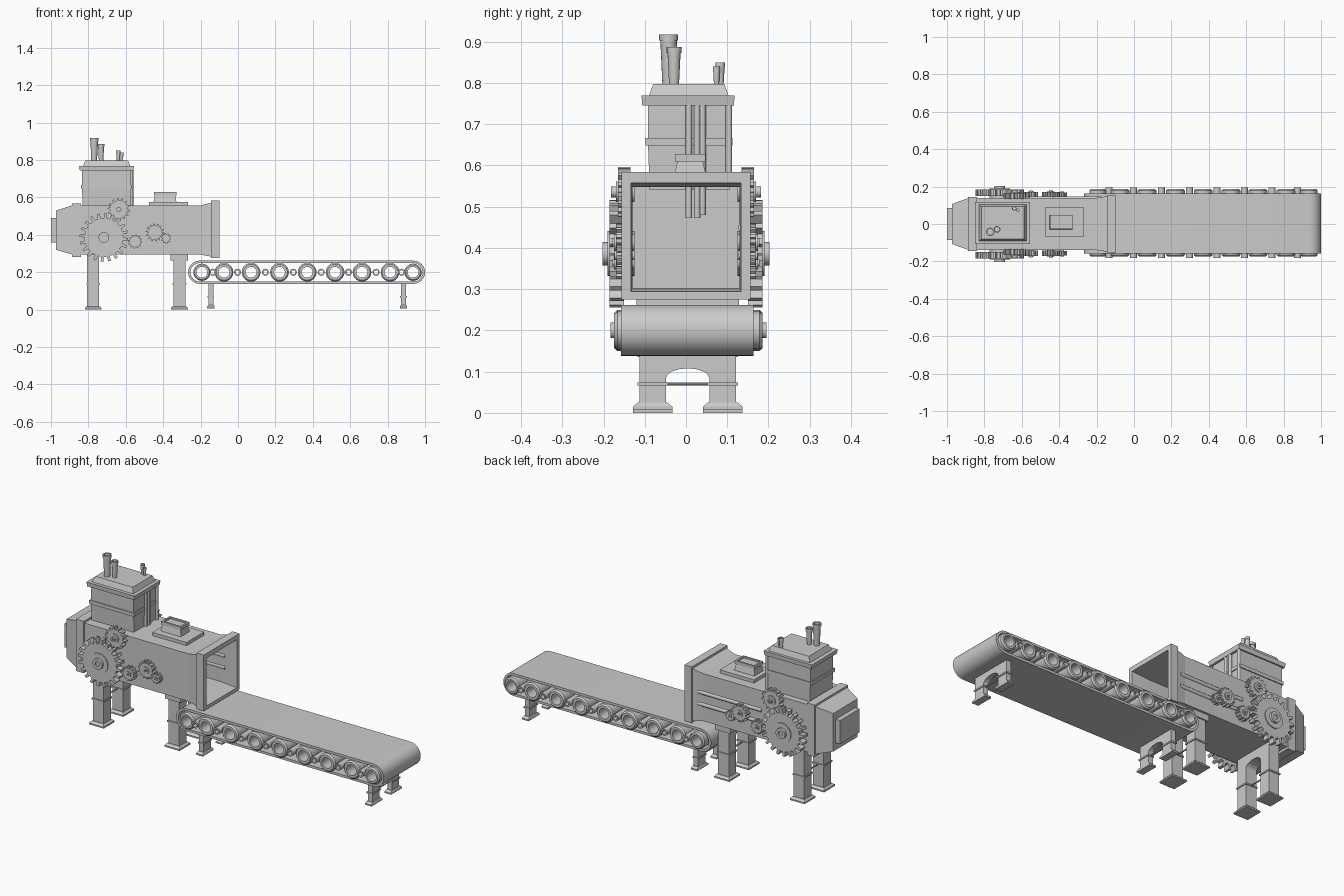
import bpy, bmesh
from math import sin, cos, pi
from mathutils import Vector

if "Cube" in bpy.data.objects:
    bpy.data.objects.remove(bpy.data.objects["Cube"])


def finish(name, bm, smooth=False):
    bmesh.ops.recalc_face_normals(bm, faces=bm.faces)
    me = bpy.data.meshes.new(name)
    bm.to_mesh(me)
    bm.free()
    ob = bpy.data.objects.new(name, me)
    bpy.context.collection.objects.link(ob)
    if smooth:
        bpy.ops.object.select_all(action='DESELECT')
        ob.select_set(True)
        bpy.context.view_layer.objects.active = ob
        bpy.ops.object.shade_smooth_by_angle(angle=0.6)
    return ob


def loft(name, rings, closed=False, smooth=False):
    """Skin a list of equal-length point rings; cap the ends unless closed."""
    bm = bmesh.new()
    vs = [[bm.verts.new(p) for p in r] for r in rings]
    n = len(rings[0])
    pairs = list(zip(vs, vs[1:])) + ([(vs[-1], vs[0])] if closed else [])
    for a, b in pairs:
        for i in range(n):
            bm.faces.new((a[i], a[(i + 1) % n], b[(i + 1) % n], b[i]))
    if not closed:
        bm.faces.new(vs[0])
        bm.faces.new(vs[-1])
    return finish(name, bm, smooth)


def rect_x(x, h, z0, z1):
    return [(x, -h, z0), (x, h, z0), (x, h, z1), (x, -h, z1)]


def rect_z(z, x0, x1, y0, y1):
    return [(x0, y0, z), (x1, y0, z), (x1, y1, z), (x0, y1, z)]


def box(name, x0, x1, y0, y1, z0, z1):
    return loft(name, [rect_z(z0, x0, x1, y0, y1), rect_z(z1, x0, x1, y0, y1)])


def turned(name, c, axis, prof, n=24, closed=False):
    """Revolve (distance, radius) points around an axis through c."""
    rings = []
    for d, r in prof:
        ring = []
        for i in range(n):
            u, v = r * cos(2 * pi * i / n), r * sin(2 * pi * i / n)
            p = {'x': (d, u, v), 'y': (u, d, v), 'z': (u, v, d)}[axis]
            ring.append(Vector(c) + Vector(p))
        rings.append(ring)
    return loft(name, rings, closed, True)


# Hollow housing: rear nozzle, body, outlet flange and inner walls in one skin
sections = [(-1, .085, .36, .49), (-.973, .085, .36, .49), (-.973, .107, .32, .53),
            (-.887, .138, .295, .557), (-.887, .145, .282, .568), (-.84, .145, .282, .568),
            (-.84, .14, .295, .557), (-.2, .14, .295, .557), (-.144, .148, .283, .572),
            (-.144, .156, .275, .584), (-.1, .156, .275, .584), (-.1, .133, .294, .558),
            (-.2, .13, .303, .548), (-.83, .13, .303, .548)]
loft("housing", [rect_x(*s) for s in sections])

# Tower with band, cornice and sloped cap
tower = [(.54, -.83, -.574, -.088, .106), (.648, -.834, -.572, -.092, .108),
         (.648, -.84, -.567, -.098, .113), (.667, -.84, -.567, -.098, .113),
         (.667, -.834, -.572, -.092, .108), (.745, -.834, -.572, -.092, .108),
         (.745, -.846, -.56, -.106, .116), (.769, -.85, -.556, -.108, .118),
         (.769, -.828, -.576, -.09, .103), (.798, -.815, -.588, -.079, .093)]
loft("tower", [rect_z(*s) for s in tower])

# Chimneys
for i, (x, y, r, z) in enumerate([(-.769, -.042, .023, .917), (-.732, -.029, .018, .887),
                                  (-.64, .083, .012, .85), (-.621, .074, .009, .84)]):
    turned(f"chimney_{i}", (x, y, 0), 'z',
           [(.79, r * .65), (z - .014, r * .88), (z - .014, r), (z, r), (z, r * .7),
            (z - .03, r * .7)], 16)

# Feed pipes running down the tower into the housing
for i, (y, z) in enumerate([(.007, .472), (.027, .472), (.04, .48), (.104, .55)]):
    turned(f"feed_pipe_{i}", (-.568, y, 0), 'z', [(z, .008), (.75, .008)], 12)

# Roof hatch
box("hatch_plate", -.476, -.267, -.067, .087, .55, .575)
loft("hatch_vent", [rect_z(*s) for s in [
    (.57, -.452, -.328, -.03, .05), (.61, -.445, -.335, -.021, .041),
    (.61, -.45, -.33, -.027, .047), (.628, -.45, -.33, -.027, .047),
    (.628, -.44, -.34, -.018, .038), (.62, -.44, -.34, -.018, .038)]])

# Side rails on the back wall
for i, z in enumerate((.45, .385)):
    turned(f"side_rail_{i}", (0, .137, z), 'x', [(-.56, .011), (-.17, .011)], 12)


def gear(name, x, z, r, teeth, side, y0, y1, hub):
    pts = []
    root = r * .8
    for t in range(teeth):
        for f, rad in ((0, root), (.5, root), (.58, r), (.92, r)):
            a = 2 * pi * (t + f) / teeth
            pts.append((x + rad * cos(a), z + rad * sin(a)))
    loft(name, [[(px, side * y, pz) for px, pz in pts] for y in (y0, y1)])
    turned(name + "_hub", (x, 0, z), 'y', [(side * d, q) for d, q in (
        (.125, r * .42), (y1 + .005, r * .42), (y1 + .005, r * .22),
        (hub, r * .22), (hub, r * .1), (hub - .006, r * .1))])


# Gear train on both sides
for side, tag in ((-1, "front"), (1, "back")):
    for i, (x, z, r, n, y0, y1, hub) in enumerate([
            (-.717, .386, .13, 20, .15, .185, .203), (-.637, .536, .06, 14, .135, .165, .182),
            (-.55, .364, .038, 12, .142, .17, .178), (-.444, .413, .048, 14, .142, .17, .178),
            (-.385, .382, .028, 10, .145, .168, .175)]):
        gear(f"{tag}_gear_{i}", x, z, r, n, side, y0, y1, hub)


def trestle(name, x, w, z0, z1, drop):
    """Arched pair of legs with feet, collars and a cross bar."""
    arch = [(.053 * cos(pi * i / 8), z1 - drop - .025 + .025 * sin(pi * i / 8)) for i in range(9)]
    prof = [(.053, z0), (.117, z0), (.117, z1), (-.117, z1), (-.117, z0), (-.053, z0)] + arch[::-1]
    prof = [(y + .004, z) for y, z in prof]
    loft(name, [[(x + s * w, y, z) for y, z in prof] for s in (-1, 1)])
    k = w * 1.4
    for s in (-1, 1):
        c = .004 + s * .085
        loft(f"{name}_foot_{s}", [rect_z(z, x - a, x + a, c - b, c + b) for z, a, b in (
            (z0, k, .048), (z0 + .008, k, .048), (z0 + .018, w * 1.1, .036))])
        m = z0 + (z1 - z0) * .45
        box(f"{name}_collar_{s}", x - w - .004, x + w + .004, c - .037, c + .037, m, m + .008)
    turned(name + "_bar", (x, .004, m + .004), 'y', [(-.1, .004), (.1, .004)], 8)


trestle("rear_machine_legs", -.774, .032, 0, .3, .05)
trestle("outlet_machine_legs", -.313, .033, 0, .3, .05)
box("outlet_leg_head", -.36, -.266, -.12, .128, .262, .3)
trestle("inner_conveyor_legs", -.145, .014, .007, .138, .03)
trestle("outer_conveyor_legs", .885, .014, .007, .138, .03)


# Conveyor belt: a stadium-shaped loop with thickness
def stadium(r, y):
    pts = []
    for cx, a0 in ((.938, -pi / 2), (-.205, pi / 2)):
        pts += [(cx + r * cos(a0 + pi * i / 16), y, .2 + r * sin(a0 + pi * i / 16))
                for i in range(17)]
    return pts


loft("conveyor_belt", [stadium(.062, -.158), stadium(.062, .164),
                       stadium(.049, .164), stadium(.049, -.158)], True, True)

# Hollow rollers, big and small alternating
big = [-.193, -.075, .07, .222, .37, .519, .663, .813, .936]
for i, x in enumerate(big):
    r = .046 if i in (0, 8) else .05
    turned(f"roller_{i}", (x, .006, .2), 'y', [
        (-.18, r * .85), (-.172, r), (.172, r), (.18, r * .85),
        (.18, .029), (-.18, .029)], 28, True)
for i, (a, b) in enumerate(zip(big, big[1:])):
    turned(f"small_roller_{i}", ((a + b) / 2, .006, .2), 'y', [
        (-.189, .019), (.189, .019), (.189, .011), (-.189, .011)], 16, True)
